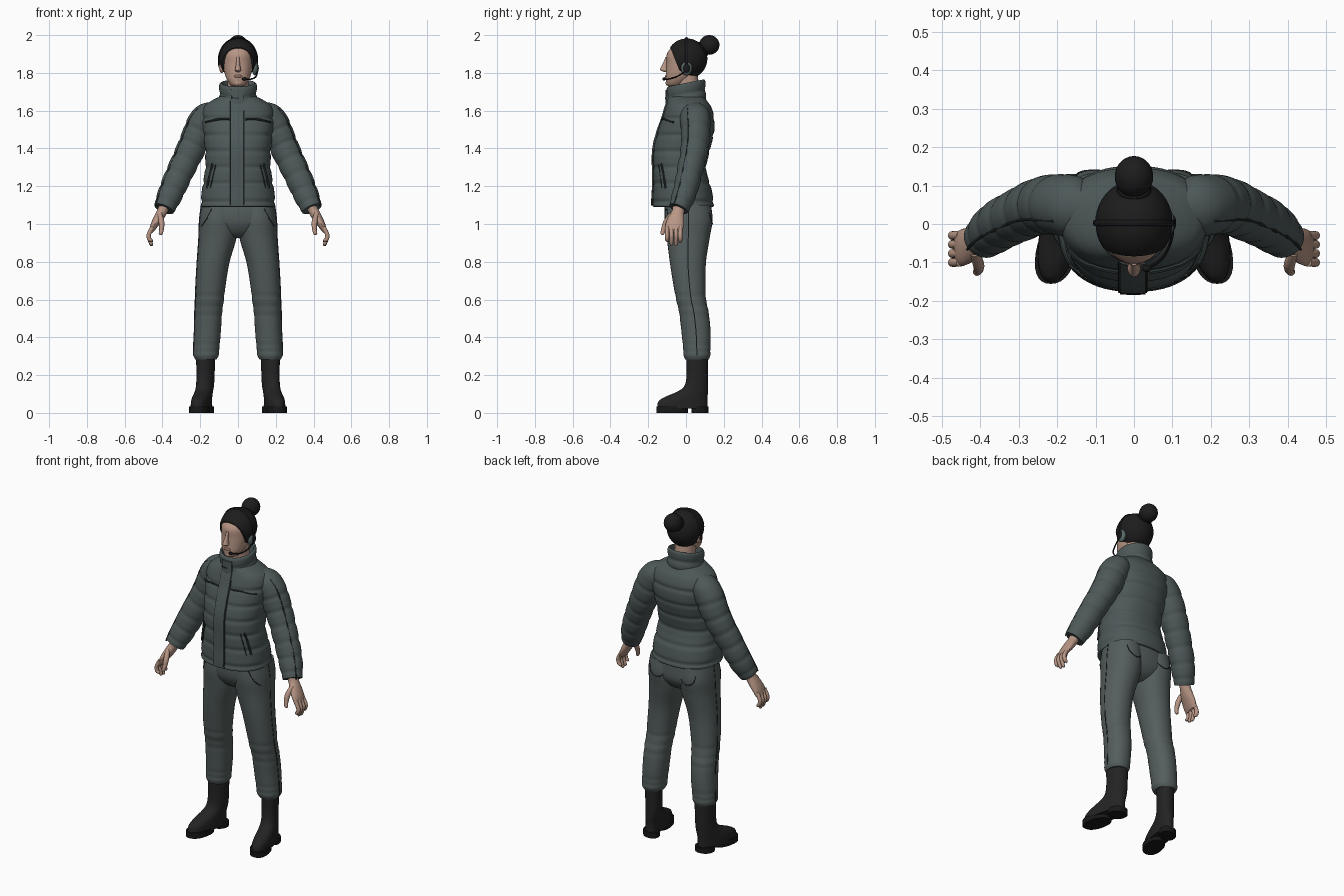
import bpy, bmesh, math
from mathutils import Vector, Matrix

if "Cube" in bpy.data.objects:
    bpy.data.objects.remove(bpy.data.objects["Cube"])


def material(name, rgb):
    m = bpy.data.materials.new(name)
    m.diffuse_color = (*rgb, 1)
    m.use_nodes = True
    m.node_tree.nodes["Principled BSDF"].inputs["Base Color"].default_value = m.diffuse_color
    return m


JACKET = material("jacket_grey_green", (0.075, 0.098, 0.097))
PANTS = material("trouser_grey_green", (0.088, 0.112, 0.108))
TRIM = material("dark_trim", (0.026, 0.034, 0.034))
SKIN = material("skin", (0.48, 0.305, 0.235))
LIPS = material("lips", (0.36, 0.19, 0.15))
HAIR = material("black_hair", (0.012, 0.012, 0.012))
BOOT = material("boot_black", (0.017, 0.017, 0.017))
PLASTIC = material("headset_black", (0.009, 0.009, 0.010))
PAD = material("ear_pad_grey", (0.10, 0.14, 0.14))


def finish(name, bm, mat, angle=40):
    bmesh.ops.recalc_face_normals(bm, faces=bm.faces[:])
    me = bpy.data.meshes.new(name)
    bm.to_mesh(me)
    bm.free()
    me.polygons.foreach_set("use_smooth", [True] * len(me.polygons))
    me.set_sharp_from_angle(angle=math.radians(angle))
    me.materials.append(mat)
    ob = bpy.data.objects.new(name, me)
    bpy.context.scene.collection.objects.link(ob)
    return ob


def spline(keys, sub):
    """Smooth interpolation through rows of numbers."""
    out = []
    for i in range(len(keys) - 1):
        p0, p1, p2 = keys[max(i - 1, 0)], keys[i], keys[i + 1]
        p3 = keys[min(i + 2, len(keys) - 1)]
        for k in range(sub):
            t = k / sub
            out.append(tuple(b + 0.5 * t * (c - a + t * (2 * a - 5 * b + 4 * c - d + t * (3 * (b - c) + d - a)))
                             for a, b, c, d in zip(p0, p1, p2, p3)))
    return out + [tuple(keys[-1])]


def loft(name, keys, mat, n=24, sub=6, flat=False, seams=(), depth=0.05, p=2.0, ref=(0, 1, 0), width=0.012):
    """Skin rings (x, y, z, a, b); flat rings lie level, others stand across the path."""
    rows = spline(keys, sub)
    bm = bmesh.new()
    rings = []
    for i, (x, y, z, a, b) in enumerate(rows):
        u, v = Vector((1, 0, 0)), Vector((0, 1, 0))
        if not flat:
            t = (Vector(rows[min(i + 1, len(rows) - 1)][:3]) - Vector(rows[max(i - 1, 0)][:3])).normalized()
            u = Vector(ref).cross(t).normalized()
            v = t.cross(u)
        f = 1 - sum(depth * math.exp(-((z - s) / width) ** 2) for s in seams)
        ring = []
        for k in range(n):
            c, s = math.cos(2 * math.pi * k / n), math.sin(2 * math.pi * k / n)
            c = math.copysign(abs(c) ** (2 / p), c)
            s = math.copysign(abs(s) ** (2 / p), s)
            ring.append(bm.verts.new(Vector((x, y, z)) + u * a * f * c + v * b * f * s))
        rings.append(ring)
    for r, q in zip(rings, rings[1:]):
        for k in range(n):
            bm.faces.new((r[k], r[(k + 1) % n], q[(k + 1) % n], q[k]))
    bm.faces.new(rings[0])
    bm.faces.new(rings[-1])
    return finish(name, bm, mat)


def mirrored(keys, s):
    return [(s * k[0], *k[1:]) for k in keys]


def project(keys, x, z, side, off, p):
    """Point on the front (-1) or back (+1) of a level loft."""
    rows = spline(keys, 10)
    cx, cy, _, a, b = min(rows, key=lambda r: abs(r[2] - z))[:5]
    w = min(abs((x - cx) / a), 0.995)
    return Vector((x, cy + side * (b * (1 - w ** p) ** (1 / p) + off), z))


def piping(name, keys, pts, side=-1, r=0.004, p=2.4, mat=TRIM):
    dense = spline(pts, 8)
    loft(name, [(*project(keys, x, z, side, 0.0, p), r, r) for x, z in dense], mat, n=6, sub=1)


def panel(name, keys, x0, x1, z0, z1, thick, mat, p=2.4, nz=24):
    bm = bmesh.new()
    nx = 4
    g = [[[bm.verts.new(project(keys, x0 + (x1 - x0) * i / nx, z0 + (z1 - z0) * j / nz, -1, o, p))
           for i in range(nx + 1)] for j in range(nz + 1)] for o in (thick, -0.01)]
    for lay in g:
        for j in range(nz):
            for i in range(nx):
                bm.faces.new((lay[j][i], lay[j][i + 1], lay[j + 1][i + 1], lay[j + 1][i]))
    edge = ([(0, i) for i in range(nx)] + [(j, nx) for j in range(nz)] +
            [(nz, i) for i in range(nx, 0, -1)] + [(j, 0) for j in range(nz, 0, -1)])
    for (j, i), (l, k) in zip(edge, edge[1:] + edge[:1]):
        bm.faces.new((g[0][j][i], g[0][l][k], g[1][l][k], g[1][j][i]))
    return finish(name, bm, mat)


def ball(name, loc, scale, mat):
    bm = bmesh.new()
    bmesh.ops.create_uvsphere(bm, u_segments=28, v_segments=18, radius=1)
    bm.transform(Matrix.Translation(loc) @ Matrix.Diagonal((*scale, 1)))
    return finish(name, bm, mat)


# Quilted jacket body
torso = [(0, -.015, 1.09, .19, .155), (0, -.015, 1.105, .198, .163), (0, -.02, 1.19, .19, .154),
         (0, -.033, 1.29, .175, .141), (0, -.023, 1.39, .175, .15), (0, 0, 1.49, .186, .15),
         (0, .013, 1.57, .193, .135), (0, .013, 1.62, .18, .12), (0, .008, 1.65, .145, .105),
         (0, .004, 1.678, .09, .09)]
loft("jacket_body", torso, JACKET, n=56, sub=12, flat=True, p=2.3,
     seams=(1.118, 1.215, 1.3, 1.385, 1.47, 1.56), depth=.035)
panel("front_placket", torso, -.036, .03, 1.098, 1.655, .007, JACKET, p=2.3)
piping("placket_edge", torso, [(-.038, 1.1), (-.038, 1.3), (-.038, 1.5), (-.038, 1.65)], p=2.3)
piping("placket_stitch", torso, [(.032, 1.1), (.032, 1.3), (.032, 1.5), (.032, 1.6)], p=2.3, r=.003)
for s in (-1, 1):
    piping("chest_piping", torso, mirrored([(.04, 1.555), (.1, 1.555), (.172, 1.54)], s), p=2.3, r=.006)
    piping("pocket_zip", torso, mirrored([(.135, 1.32), (.15, 1.26), (.165, 1.19)], s), p=2.3, r=.006)
    piping("pocket_edge", torso, mirrored([(.118, 1.315), (.132, 1.255), (.147, 1.19)], s), p=2.3, r=.003)

# Standing collar, higher at the back
tilt = Matrix(((1, 0, 0, 0), (0, 1, 0, 0), (0, .2, 1, 0), (0, 0, 0, 1)))
collar = [(0, .003, 1.635, .098, .1), (0, .002, 1.655, .103, .105), (0, 0, 1.69, .099, .103),
          (0, 0, 1.73, .1, .103), (0, 0, 1.744, .095, .098), (0, 0, 1.74, .084, .087), (0, 0, 1.68, .075, .078)]
ob = loft("collar", collar, JACKET, n=40, flat=True, seams=(1.69,), depth=.04)
ob.data.transform(tilt)
ob = panel("collar_flap", collar[:4], -.036, .03, 1.655, 1.73, .006, JACKET, p=2, nz=8)
ob.data.transform(tilt)
ob = panel("collar_tab", collar[:4], -.036, .006, 1.685, 1.692, .008, TRIM, p=2, nz=2)
ob.data.transform(tilt)

# Sleeves, hands and fingers
sleeve = [(.11, .04, 1.635, .02, .03), (.15, .045, 1.588, .068, .075), (.19, .05, 1.53, .082, .08),
          (.225, .05, 1.45, .08, .077), (.262, .04, 1.37, .076, .073), (.305, .02, 1.28, .073, .069),
          (.345, 0, 1.19, .07, .066), (.377, -.025, 1.115, .063, .06), (.392, -.04, 1.08, .055, .052)]
palm = [(.386, -.035, 1.1, .03, .034), (.402, -.042, 1.065, .027, .033), (.422, -.052, 1.03, .025, .043),
        (.443, -.06, .995, .02, .048), (.457, -.065, .965, .013, .045), (.46, -.065, .955, .006, .035)]
thumb = [(.415, -.075, 1.055, .012, .012), (.405, -.105, 1.01, .015, .015), (.405, -.12, .97, .012, .012),
         (.41, -.125, .948, .01, .01), (.411, -.126, .942, .004, .004)]
for s in (-1, 1):
    loft("sleeve", mirrored(sleeve, s), JACKET, n=32, sub=10,
         seams=(1.5, 1.42, 1.34, 1.26, 1.18, 1.11), depth=.06)
    loft("sleeve_piping", [(s * (x + .8 * b), y - .5 * b, z + .33 * b, .004, .004)
                           for x, y, z, a, b in spline(sleeve[1:], 4)], TRIM, n=6, sub=1)
    loft("palm", mirrored(palm, s), SKIN, n=20)
    loft("thumb", mirrored(thumb, s), SKIN, n=12)
    for i, (y, tip) in enumerate(((-.1, .905), (-.077, .886), (-.053, .883), (-.03, .9))):
        loft("finger", mirrored([(.452, y, .985, .012, .011), (.472, y, .945, .0115, .0115),
                                 (.469, y, .92, .011, .011), (.459, y, tip + .008, .009, .009),
                                 (.457, y, tip, .003, .003)], s), SKIN, n=12, sub=5)

# Trousers: seat plus two legs
loft("trouser_seat", [(0, .01, 1.13, .18, .12), (0, .01, 1.06, .19, .125), (0, .013, 1.0, .185, .12),
                      (0, .013, .95, .12, .09), (0, .013, .925, .05, .05)], PANTS, n=40, flat=True, p=2.3)
leg = [(.1, .012, 1.1, .094, .12), (.103, .014, 1.02, .101, .127), (.107, .012, .93, .1, .114),
       (.13, .01, .8, .086, .096), (.144, .018, .68, .079, .085), (.15, .027, .6, .076, .08),
       (.156, .042, .53, .073, .079), (.161, .053, .43, .07, .077), (.167, .057, .34, .069, .073),
       (.169, .058, .305, .067, .071), (.17, .058, .283, .056, .062)]
boot = [(.172, .06, .32, .049, .058), (.172, .06, .2, .047, .057), (.174, .053, .14, .046, .063),
        (.177, .032, .11, .046, .084), (.179, .002, .085, .048, .112), (.18, -.016, .06, .05, .13),
        (.18, -.019, .022, .052, .134)]
for s in (-1, 1):
    L = mirrored(leg, s)
    loft("trouser_leg", L, PANTS, n=36, sub=10, flat=True, p=2.15,
         seams=(.62, .565, .515, .36, .325), depth=.025, width=.014)
    piping("front_pocket_seam", L, mirrored([(.14, 1.08), (.165, 1.03), (.192, .99)], s), p=2.15, r=.003)
    piping("back_pocket_seam", L, mirrored([(.05, 1.06), (.06, 1.02), (.1, 1.0), (.14, 1.02), (.152, 1.06)], s),
           side=1, p=2.15, r=.003)
    loft("leg_side_seam", [(s * (x + a), y, z, .003, .003) for x, y, z, a, b in spline(leg[:-1], 4)],
         TRIM, n=6, sub=1)
    # Boots turned slightly outward
    splay = Matrix(((1, -.17 * s, 0, .17 * s * .06), (0, 1, 0, 0), (0, 0, 1, 0), (0, 0, 0, 1)))
    parts = [loft("boot", mirrored(boot, s), BOOT, n=32, flat=True, p=2.2)]
    for name, y, a, b in (("boot_sole", -.073, .053, .083), ("boot_heel", .073, .049, .045)):
        parts.append(loft(name, [(s * .18, y, 0, a, b), (s * .18, y, .034, a, b)], PLASTIC,
                          n=28, sub=1, flat=True, p=2.3))
    for ob in parts:
        ob.data.transform(splay)

# Neck and head
loft("neck", [(0, .015, 1.64, .06, .06), (0, .01, 1.72, .057, .06), (0, 0, 1.8, .057, .06)], SKIN, flat=True)
loft("head", [(0, -.06, 1.728, .018, .025), (0, -.057, 1.736, .038, .044), (0, -.042, 1.765, .059, .065),
              (0, -.026, 1.8, .071, .08), (0, -.012, 1.85, .079, .091), (0, -.005, 1.9, .079, .096),
              (0, -.002, 1.94, .066, .07), (0, 0, 1.965, .03, .035)], SKIN, n=36, flat=True, p=2.1)
loft("nose", [(0, -.1, 1.885, .008, .008), (0, -.106, 1.86, .009, .012), (0, -.114, 1.83, .013, .019),
              (0, -.115, 1.815, .017, .022), (0, -.106, 1.805, .01, .01)], SKIN, n=16, flat=True)
ball("lips", (0, -.103, 1.782), (.022, .008, .008), LIPS)
ball("chin", (0, -.088, 1.747), (.024, .02, .018), SKIN)
ball("ear", (-.086, 0, 1.832), (.014, .02, .032), SKIN)

# Hair cap cut along hairline and nape
bm = bmesh.new()
bmesh.ops.create_uvsphere(bm, u_segments=48, v_segments=32, radius=1)
bm.transform(Matrix.Translation((0, .005, 1.875)) @ Matrix.Diagonal((.1, .108, .107, 1)))
for co, no in (((0, -.03, 1.8), (0, -1, -.4)), ((0, .05, 1.785), (0, -.1, -1))):
    cut = bmesh.ops.bisect_plane(bm, geom=bm.verts[:] + bm.edges[:] + bm.faces[:], plane_co=co,
                                 plane_no=no, clear_outer=True)
    bmesh.ops.edgeloop_fill(bm, edges=[e for e in cut["geom_cut"] if isinstance(e, bmesh.types.BMEdge)])
finish("hair_cap", bm, HAIR)
ball("hair_bun", (0, .123, 1.948), (.05, .054, .052), HAIR)
loft("hair_tie", [(.036 * math.cos(t), .088 + .022 * math.sin(t), 1.928 - .028 * math.sin(t), .009, .009)
                  for t in [math.tau * k / 24 for k in range(25)]], PLASTIC, n=8, sub=1, ref=(0, .75, .65))

# Headset: band, ear cup, boom and microphone
arc = [math.radians(-20 + 220 * k / 30) for k in range(31)]
loft("headset_band", [(.103 * math.cos(t), .003, 1.866 + .119 * math.sin(t), .004, .008) for t in arc],
     PLASTIC, n=8, sub=1)
ball("ear_cup", (.09, .003, 1.825), (.017, .03, .038), PAD)
ball("ear_cup_cover", (.1, .003, 1.825), (.01, .02, .026), PLASTIC)
loft("mic_boom", [(.102, 0, 1.81, .004, .004), (.096, -.045, 1.782, .004, .004), (.073, -.09, 1.768, .004, .004),
                  (.035, -.116, 1.768, .004, .004)], PLASTIC, n=8, ref=(0, 0, 1))
ball("mic_tip", (.033, -.116, 1.768), (.012, .009, .009), PLASTIC)
